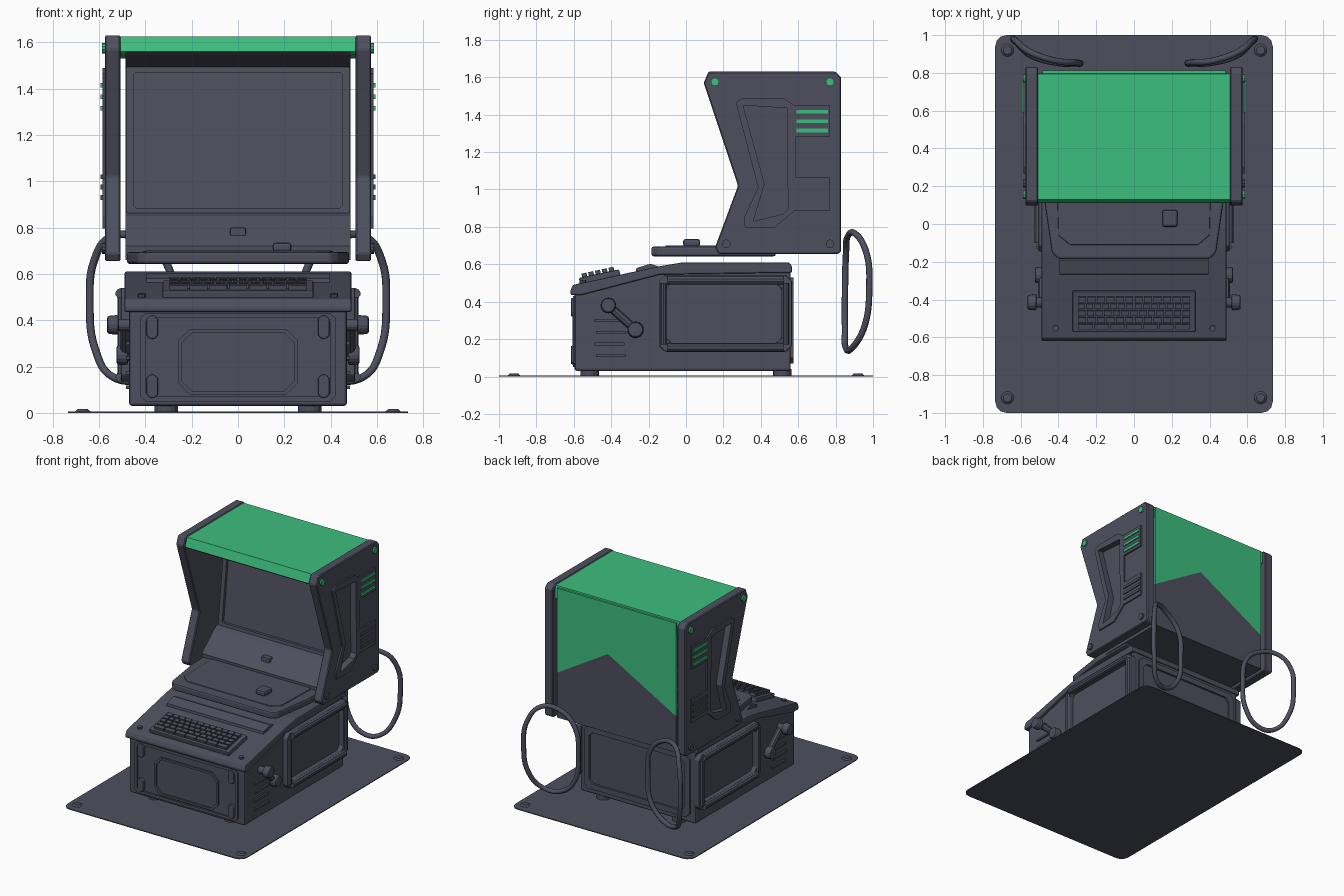
import bpy, bmesh
from math import atan2, cos, sin, pi
from mathutils import Matrix, Vector

if "Cube" in bpy.data.objects:
    bpy.data.objects.remove(bpy.data.objects["Cube"])


def material(name, color):
    m = bpy.data.materials.new(name)
    m.diffuse_color = color
    m.use_nodes = True
    m.node_tree.nodes["Principled BSDF"].inputs["Base Color"].default_value = m.diffuse_color
    return m


GREY = material("dark_grey", (0.075, 0.078, 0.11, 1))
GREEN = material("green", (0.045, 0.52, 0.21, 1))


def finish(name, bm, bevel=0, mirror=False, mat=GREY, segments=2):
    bmesh.ops.recalc_face_normals(bm, faces=bm.faces)
    me = bpy.data.meshes.new(name)
    bm.to_mesh(me)
    bm.free()
    me.materials.append(mat)
    ob = bpy.data.objects.new(name, me)
    bpy.context.collection.objects.link(ob)
    if bevel:
        b = ob.modifiers.new("Bevel", 'BEVEL')
        b.width, b.segments, b.limit_method = bevel, segments, 'ANGLE'
    if mirror:
        ob.modifiers.new("Mirror", 'MIRROR')
    return ob


def prism(name, pts, axis, lo, hi, hole=None, **kw):
    """Extrude a 2D outline along an axis; an optional hole (same point count) makes a ring."""
    put = {'x': lambda p, d: (d, p[0], p[1]),
           'y': lambda p, d: (p[0], d, p[1]),
           'z': lambda p, d: (p[0], p[1], d)}[axis]
    bm = bmesh.new()
    n = len(pts)
    loops = [[bm.verts.new(put(p, d)) for p in pp] for pp in ([pts, hole] if hole else [pts]) for d in (lo, hi)]
    for k in range(0, len(loops), 2):
        a, b = loops[k], loops[k + 1]
        for i in range(n):
            bm.faces.new((a[i], a[(i + 1) % n], b[(i + 1) % n], b[i]))
    for s in (0, 1):
        if hole:
            for i in range(n):
                j = (i + 1) % n
                bm.faces.new((loops[s][i], loops[s][j], loops[s + 2][j], loops[s + 2][i]))
        else:
            bm.faces.new(loops[s])
    return finish(name, bm, **kw)


def oct_rect(u0, v0, u1, v1, c):
    return [(u0 + c, v0), (u1 - c, v0), (u1, v0 + c), (u1, v1 - c),
            (u1 - c, v1), (u0 + c, v1), (u0, v1 - c), (u0, v0 + c)]


def box(name, c, s, tilt=0, **kw):
    bm = bmesh.new()
    m = Matrix.Translation(c) @ Matrix.Rotation(tilt, 4, 'X') @ Matrix.Diagonal((*s, 1))
    bmesh.ops.create_cube(bm, size=1, matrix=m)
    return finish(name, bm, **kw)


def rod(name, a, b, r, r2=None, sides=16, **kw):
    a, b = Vector(a), Vector(b)
    d = b - a
    bm = bmesh.new()
    m = Matrix.Translation((a + b) / 2) @ d.to_track_quat('Z', 'Y').to_matrix().to_4x4()
    bmesh.ops.create_cone(bm, cap_ends=True, segments=sides, radius1=r,
                          radius2=r if r2 is None else r2, depth=d.length, matrix=m)
    return finish(name, bm, **kw)


def paint(ob, z):
    """Apply modifiers, split at height z and colour everything above it green."""
    dg = bpy.context.evaluated_depsgraph_get()
    me = bpy.data.meshes.new_from_object(ob.evaluated_get(dg))
    ob.modifiers.clear()
    bm = bmesh.new()
    bm.from_mesh(me)
    bmesh.ops.bisect_plane(bm, geom=bm.verts[:] + bm.edges[:] + bm.faces[:],
                           plane_co=(0, 0, z), plane_no=(0, 0, 1))
    for f in bm.faces:
        f.material_index = int(f.calc_center_median().z > z)
    bm.to_mesh(me)
    bm.free()
    me.materials.clear()
    me.materials.append(GREY)
    me.materials.append(GREEN)
    ob.data = me


# Floor plate with corner studs
plate = [(sx * (0.675 + 0.06 * cos(t)), sy * (0.94 + 0.06 * sin(t)))
         for sx, sy, ts in ((1, 1, (0, 1, 2, 3)), (-1, 1, (3, 2, 1, 0)), (-1, -1, (0, 1, 2, 3)), (1, -1, (3, 2, 1, 0)))
         for t in [k * pi / 6 for k in ts]]
prism("floor_plate", plate, 'z', 0, 0.006)
for y in (-0.92, 0.92):
    rod("plate_stud", (0.67, y, 0.004), (0.67, y, 0.016), 0.036, 0.022, mirror=True)
    rod("body_foot", (0.31, y * 0.56, 0.004), (0.31, y * 0.56, 0.04), 0.05, mirror=True)

# Lower cabinet and its overhanging sloped lid
prism("cabinet", [(-0.595, 0.03), (-0.595, 0.45), (-0.14, 0.56), (0.56, 0.57), (0.56, 0.03)],
      'x', -0.47, 0.47, bevel=0.012)
prism("cabinet_lid", [(-0.615, 0.435), (-0.62, 0.455), (-0.605, 0.49), (-0.14, 0.59), (-0.02, 0.61),
                      (0.55, 0.61), (0.567, 0.59), (0.567, 0.555), (-0.14, 0.545), (-0.56, 0.435)],
      'x', -0.49, 0.49, bevel=0.008)
prism("lid_ledge", [(-0.27, 0.55), (-0.265, 0.58), (-0.19, 0.603), (-0.12, 0.58)], 'x', -0.395, 0.395)

# Front door panel with frame and corner latches
prism("front_frame", oct_rect(-0.42, 0.05, 0.42, 0.43, 0.02), 'y', -0.605, -0.59,
      hole=oct_rect(-0.4, 0.07, 0.4, 0.41, 0.02))
prism("front_panel", oct_rect(-0.26, 0.08, 0.26, 0.36, 0.05), 'y', -0.607, -0.58,
      hole=oct_rect(-0.245, 0.095, 0.245, 0.345, 0.045))
for z in (0.115, 0.37):
    prism("front_latch", oct_rect(0.345, z - 0.05, 0.395, z + 0.05, 0.015), 'y', -0.615, -0.58,
          mirror=True, bevel=0.006)
# Back panel frame of the cabinet
prism("cabinet_back_frame", oct_rect(-0.43, 0.07, 0.43, 0.53, 0.03), 'y', 0.55, 0.575,
      hole=oct_rect(-0.39, 0.11, 0.39, 0.49, 0.03))

# Side equipment: framed panel, rails, vents and knobs
prism("side_frame", oct_rect(-0.145, 0.135, 0.567, 0.54, 0.03), 'x', 0.46, 0.505,
      hole=oct_rect(-0.105, 0.18, 0.51, 0.495, 0.025), mirror=True, bevel=0.006)
for z in (0.155, 0.515):
    rod("side_rail", (0.505, -0.1, z), (0.505, 0.52, z), 0.024, sides=10, mirror=True)
for y in (-0.12, 0.535):
    rod("side_post", (0.505, y, 0.17), (0.505, y, 0.5), 0.016, sides=8, mirror=True)
for i in range(4):
    box("side_vent", (0.47, -0.41 + 0.01 * (i % 2), 0.3 - 0.063 * i), (0.025, 0.16, 0.015), mirror=True)
for y, z, r, x in ((-0.415, 0.38, 0.043, 0.565), (-0.27, 0.25, 0.045, 0.525)):
    rod("knob_stem", (0.46, y, z), (x - 0.03, y, z), r * 0.6, mirror=True)
    rod("knob", (x - 0.05, y, z), (x, y, z), r, r * 0.9, mirror=True, bevel=0.01)
rod("knob_link", (0.485, -0.415, 0.38), (0.485, -0.27, 0.25), 0.022, sides=8, mirror=True)

# Keyboard on the sloped lid
tilt = atan2(0.1, 0.465)
slope = Vector((0, cos(tilt), sin(tilt)))
up = Vector((0, -sin(tilt), cos(tilt)))
origin = Vector((0, -0.565, 0.4986))
box("keyboard_base", origin + slope * 0.108 + up * 0.012, (0.65, 0.22, 0.034), tilt, bevel=0.006)
for row in range(5):
    n = (12, 14, 13, 12, 7)[4 - row]
    w = 0.6 / n
    for k in range(n):
        p = origin + slope * (0.03 + 0.037 * row) + up * 0.038
        p.x = -0.3 + w * (k + 0.5)
        box("key", p, (w - 0.008, 0.028, 0.022), tilt)
rod("lid_screw", (0.415, -0.55, 0.49), (0.415, -0.553, 0.515), 0.017, sides=8, mirror=True)

# Floating tray below the screen with button
prism("tray", [(-0.4, -0.185), (0.4, -0.185), (0.435, -0.15), (0.48, 0.16), (0.48, 0.48), (-0.48, 0.48),
               (-0.48, 0.16), (-0.435, -0.15)], 'z', 0.643, 0.695, bevel=0.012)
prism("tray_inset", [(-0.34, -0.11), (0.34, -0.11), (0.4, -0.06), (0.41, 0.3), (-0.41, 0.3), (-0.4, -0.06)],
      'z', 0.68, 0.701, bevel=0.005)
box("tray_button", (0.19, 0.03, 0.715), (0.08, 0.09, 0.04), bevel=0.012)

# Monitor core: hood roof, tilted screen recess and chin
core = prism("monitor_core", [(0.11, 1.56), (0.13, 1.62), (0.795, 1.62), (0.8, 1.6), (0.8, 0.66), (0.27, 0.66),
                              (0.27, 0.72), (0.29, 0.74), (0.42, 0.85), (0.475, 0.87), (0.55, 1.49), (0.13, 1.545)],
             'x', -0.485, 0.485)
paint(core, 0.87)
roof = prism("hood_roof", [(0.11, 1.56), (0.13, 1.625), (0.795, 1.625), (0.8, 1.6), (0.8, 1.53), (0.13, 1.545)],
             'x', -0.51, 0.51, mat=GREEN)
bezel = prism("screen_bezel", oct_rect(-0.482, 0.86, 0.482, 1.5, 0.01), 'y', 0.455, 0.48,
              hole=oct_rect(-0.45, 0.885, 0.45, 1.47, 0.01))
for v in bezel.data.vertices:        # lean the bezel with the screen
    v.co.y += (v.co.z - 0.87) * 0.12
paint(bezel, 0.96)
box("chin_button", (0, 0.34, 0.775), (0.07, 0.04, 0.05), bevel=0.006)

# Back panel with zigzag colour split
zig = [(0.485, 0.99), (0.07, 1.24), (-0.485, 0.93)]
prism("back_panel_lower", [(-0.485, 0.66), (0.485, 0.66)] + zig, 'y', 0.78, 0.812)
prism("back_panel_upper", [(-0.485, 1.615), (0.485, 1.615)] + zig, 'y', 0.78, 0.812, mat=GREEN)

# Side panels with a handle recess and raised trim
side = prism("side_panel", [(0.095, 1.57), (0.12, 1.63), (0.80, 1.63), (0.83, 1.60), (0.83, 0.67), (0.815, 0.655),
                            (0.175, 0.655), (0.155, 0.69), (0.278, 1.02)], 'x', 0.508, 0.575, bevel=0.006, segments=1)
recess = [(0.305, 1.45), (0.54, 1.435), (0.545, 0.9), (0.52, 0.87), (0.36, 0.83), (0.42, 1.03)]
trim = prism("side_trim", [(0.267, 1.465), (0.305, 1.49), (0.52, 1.49), (0.58, 1.45), (0.77, 1.45), (0.77, 1.283),
                           (0.588, 1.283), (0.588, 1.064), (0.77, 1.064), (0.77, 0.888), (0.583, 0.888),
                           (0.475, 0.797), (0.315, 0.797), (0.31, 0.85), (0.385, 1.01)], 'x', 0.565, 0.586)
cutter = prism("recess_cutter", recess, 'x', 0.54, 0.65)
cutter.hide_render = True
cutter.hide_set(True)
for ob in (side, trim):
    cut = ob.modifiers.new("Recess", 'BOOLEAN')
    cut.object, cut.solver = cutter, 'EXACT'
    ob.modifiers.new("Mirror", 'MIRROR')
    paint(ob, 1.02)
bpy.data.objects.remove(cutter)

# Vent slats and corner bolts of the side panels
for z, mat in ((1.415, GREEN), (1.365, GREEN), (1.315, GREEN), (1.02, GREY), (0.975, GREY), (0.93, GREY)):
    box("panel_slat", (0.584, 0.675, z), (0.018, 0.17, 0.02), mirror=True, mat=mat)
for y, z, mat in ((0.155, 1.575, GREEN), (0.77, 1.575, GREEN), (0.215, 0.71, GREY), (0.77, 0.71, GREY)):
    rod("panel_bolt", (0.565, y, z), (0.587, y, z), 0.023, sides=10, mirror=True, mat=mat)

# Looped cables behind the monitor
for s, label in ((1, "right"), (-1, "left")):
    cu = bpy.data.curves.new("cable_" + label, 'CURVE')
    cu.dimensions = '3D'
    cu.bevel_depth, cu.bevel_resolution, cu.resolution_u = 0.017, 2, 6
    path = [(.285, .85, .45), (.31, .855, .65), (.42, .865, .75), (.55, .91, .76), (.62, .965, .66),
            (.64, .98, .48), (.615, .955, .27), (.54, .89, .155), (.42, .855, .15), (.31, .85, .26)]
    sp = cu.splines.new('BEZIER')
    sp.bezier_points.add(len(path) - 1)
    for bp, (x, y, z) in zip(sp.bezier_points, path):
        bp.co = (s * x, y, z)
        bp.handle_left_type = bp.handle_right_type = 'AUTO'
    sp.use_cyclic_u = True
    cu.materials.append(GREY)
    bpy.context.collection.objects.link(bpy.data.objects.new("cable_" + label, cu))
